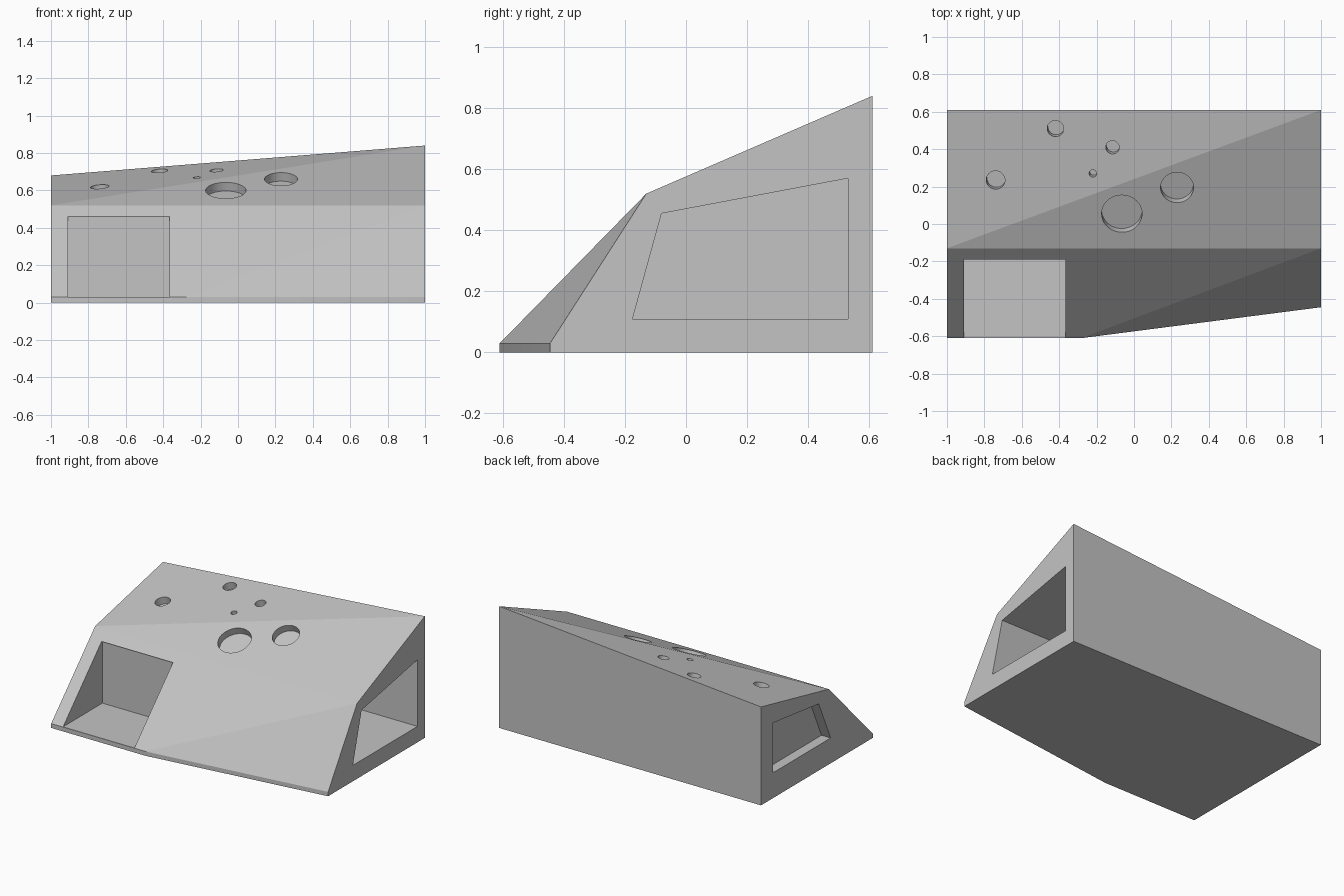
import bpy
import bmesh
import math
from mathutils import Vector

default = bpy.data.objects.get("Cube")
if default:
    bpy.data.objects.remove(default, do_unlink=True)

grey = bpy.data.materials.new("plain_grey")
grey.use_nodes = True
grey.diffuse_color = (0.55, 0.55, 0.55, 1)
grey.node_tree.nodes["Principled BSDF"].inputs["Base Color"].default_value = (0.55, 0.55, 0.55, 1)


def hull(name, points):
    """Closed convex solid around the given corner points."""
    bm = bmesh.new()
    for p in points:
        bm.verts.new(p)
    bmesh.ops.convex_hull(bm, input=bm.verts)
    bmesh.ops.dissolve_limit(bm, angle_limit=math.radians(0.5),
                             verts=bm.verts, edges=bm.edges)
    bmesh.ops.recalc_face_normals(bm, faces=bm.faces)
    mesh = bpy.data.meshes.new(name)
    bm.to_mesh(mesh)
    bm.free()
    obj = bpy.data.objects.new(name, mesh)
    bpy.context.collection.objects.link(obj)
    mesh.materials.append(grey)
    return obj


def prism(name, profile, x0, x1):
    """Extrude a y-z profile along x."""
    return hull(name, [(x, y, z) for x in (x0, x1) for y, z in profile])


def cut(target, cutter):
    cutter.hide_render = True
    mod = target.modifiers.new(cutter.name, "BOOLEAN")
    mod.operation = "DIFFERENCE"
    mod.solver = "EXACT"
    mod.object = cutter
    bpy.context.view_layer.objects.active = target
    bpy.ops.object.modifier_apply(modifier=mod.name)
    bpy.data.objects.remove(cutter, do_unlink=True)


# Wedge-shaped housing: thin front lip, sloped front, roof rising to one corner
front = [(-1, -0.61), (-0.28, -0.61), (1, -0.445)]
corners = [(x, y, z) for x, y in front for z in (0, 0.03)]
corners += [(-1, -0.13, 0.52), (1, -0.13, 0.52)]
corners += [(-1, 0.61, 0), (1, 0.61, 0), (-1, 0.61, 0.68), (1, 0.61, 0.84)]
housing = hull("housing", corners)

# Front notch with a flat floor and an upright back
cut(housing, prism("front_notch",
                   [(-0.8, 0.031), (-0.18, 0.031), (-0.18, 0.46), (-0.8, 0.46)],
                   -0.91, -0.365))

# Deep cavity opening on the left end, shallow recess on the right end
cut(housing, prism("left_cavity",
                   [(-0.175, 0.11), (0.53, 0.11), (0.53, 0.57), (-0.08, 0.455)],
                   -0.85, 1.1))
cut(housing, prism("right_recess",
                   [(-0.15, 0.175), (0.48, 0.175), (0.48, 0.52), (-0.02, 0.46)],
                   -1.1, -0.93))

# Round holes sunk square to the roof: x, y, radius
holes = [(-0.74, 0.235, 0.05), (-0.42, 0.51, 0.044), (-0.115, 0.41, 0.036),
         (-0.22, 0.27, 0.02), (-0.065, 0.055, 0.108), (0.23, 0.195, 0.088)]
steep = Vector((0, -0.32, 0.74)).normalized()
gentle = Vector((-0.08, -0.216, 1)).normalized()
for x, y, r in holes:
    rise = (y + 0.13) / 0.74
    on_steep = rise < (x + 1) / 2
    z = 0.52 + (0.32 * rise if on_steep else 0.16 * rise + 0.08 * (x + 1))
    normal = steep if on_steep else gentle
    bpy.ops.mesh.primitive_cylinder_add(
        vertices=48, radius=r, depth=0.1, location=Vector((x, y, z)),
        rotation=normal.to_track_quat("Z", "Y").to_euler())
    cutter = bpy.context.object
    cutter.name = "roof_hole"
    cutter.data.materials.append(grey)
    cut(housing, cutter)

# Flat panels with smooth hole walls
bpy.ops.object.select_all(action="DESELECT")
housing.select_set(True)
bpy.context.view_layer.objects.active = housing
bpy.ops.object.shade_smooth_by_angle(angle=math.radians(9))
